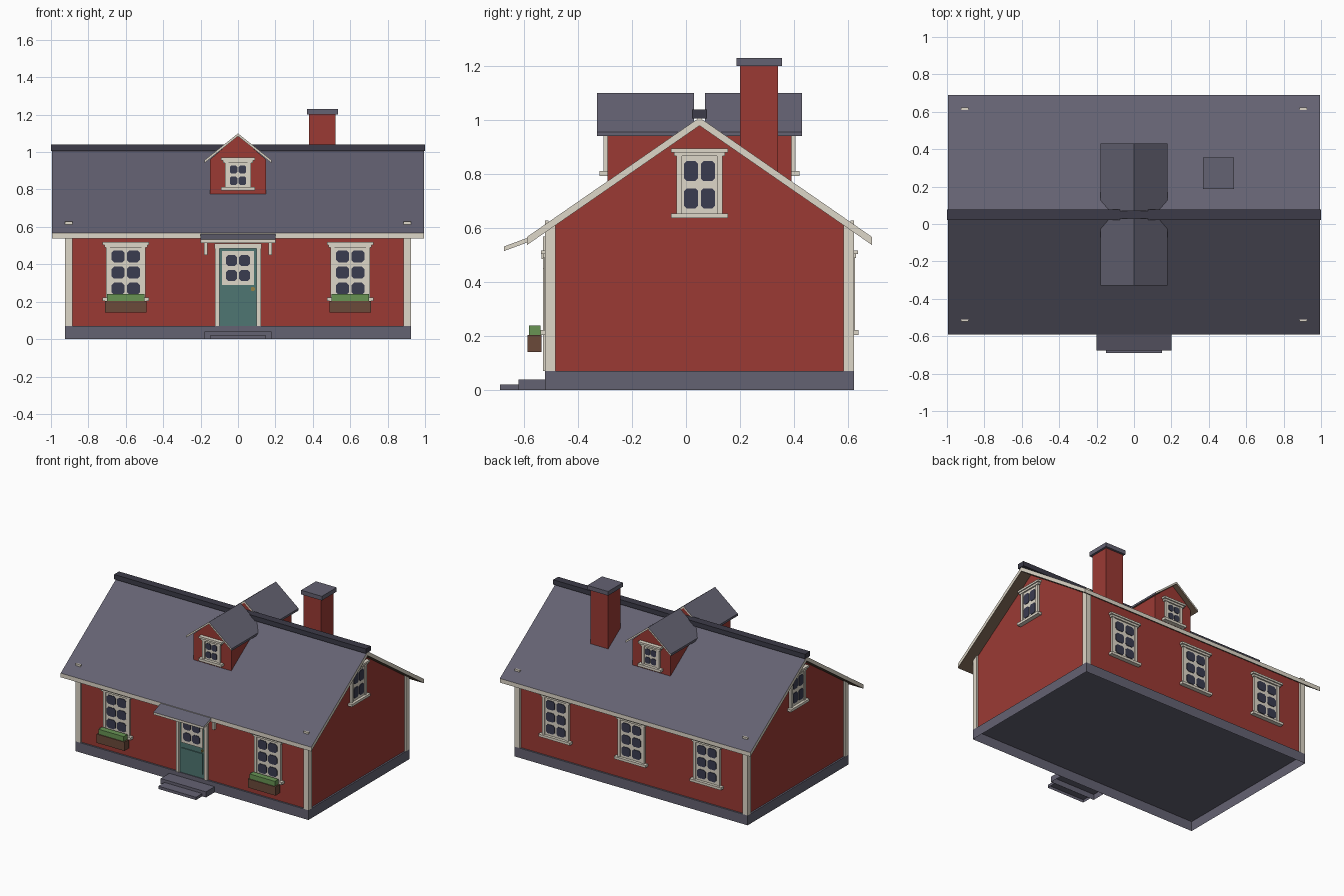
import bpy, bmesh, math
from mathutils import Matrix, Vector

if "Cube" in bpy.data.objects:
    bpy.data.objects.remove(bpy.data.objects["Cube"])


def material(name, rgb):
    lin = [((c / 255 + 0.055) / 1.055) ** 2.4 for c in rgb] + [1]
    m = bpy.data.materials.new(name)
    m.use_nodes = True
    m.diffuse_color = lin
    m.node_tree.nodes["Principled BSDF"].inputs["Base Color"].default_value = lin
    return m


RED = material("red_paint", (155, 58, 52))
CREAM = material("cream_trim", (222, 215, 200))
SLATE = material("slate_grey", (100, 98, 114))
RIDGE = material("dark_ridge", (60, 59, 72))
GLASS = material("window_glass", (58, 60, 80))
TEAL = material("teal_door", (78, 118, 114))
BROWN = material("brown_wood", (107, 74, 58))
GREEN = material("plant_green", (104, 148, 84))
SOFFIT = material("soffit_wood", (105, 86, 70))
BRASS = material("brass", (150, 130, 70))


def prism(profile, axis, lo, hi, mat):
    """Extruded profile; axis x uses (y, z) points, axis y uses (x, z) points."""
    return profile, axis, lo, hi, mat


def box(x, y, z, mat):
    return prism([(x[0], z[0]), (x[1], z[0]), (x[1], z[1]), (x[0], z[1])], "y", *y, mat)


def make(name, pieces, matrix=Matrix(), rule=None, open_bottom=False):
    mesh = bpy.data.meshes.new(name)
    bm = bmesh.new()
    mats = []
    for profile, axis, lo, hi, mat in pieces:
        if mat not in mats:
            mats.append(mat)
        rings = []
        for t in (lo, hi):
            rings.append([bm.verts.new((t, a, b) if axis == "x" else (a, t, b))
                          for a, b in profile])
        faces = [bm.faces.new(r) for r in rings]
        n = len(profile)
        for i in range(n):
            j = (i + 1) % n
            faces.append(bm.faces.new((rings[0][i], rings[0][j], rings[1][j], rings[1][i])))
        for f in faces:
            f.material_index = mats.index(mat)
    bmesh.ops.recalc_face_normals(bm, faces=bm.faces)
    if rule:
        mats = [SLATE, CREAM, SOFFIT]
        for f in bm.faces:
            f.material_index = rule(f.normal)
    if open_bottom:
        bmesh.ops.delete(bm, geom=[f for f in bm.faces if f.normal.z < -0.9], context="FACES")
    bm.transform(matrix)
    bm.to_mesh(mesh)
    bm.free()
    for m in mats:
        mesh.materials.append(m)
    ob = bpy.data.objects.new(name, mesh)
    bpy.context.collection.objects.link(ob)
    return ob


def roof_rule(n):
    # slate on top, wood below, trim on the edges
    return 0 if n.z > 0.3 else 2 if n.z < -0.3 else 1


def dormer_rule(n):
    # trim only on the gable ends
    return 1 if abs(n.y) > 0.9 else 2 if n.z < -0.3 else 0


def chevron(mid, half, eave, peak, t):
    return [(mid - half, eave - t), (mid - half, eave), (mid, peak),
            (mid + half, eave), (mid + half, eave - t), (mid, peak - t)]


def gable(mid, half, base, eave, peak):
    return [(mid - half, base), (mid + half, base), (mid + half, eave),
            (mid, peak), (mid - half, eave)]


def pane(cx, cz, w, h, y, mat=GLASS):
    # chamfered glass plate
    c = 0.2 * min(w, h)
    a, b = w / 2, h / 2
    pts = [(-a + c, -b), (a - c, -b), (a, -b + c), (a, b - c),
           (a - c, b), (-a + c, b), (-a, b - c), (-a, -b + c)]
    return prism([(cx + u, cz + v) for u, v in pts], "y", y - 0.004, y, mat)


def panes(w, z0, z1, cols, rows, y):
    pw, ph = w / cols, (z1 - z0) / rows
    return [pane((i + 0.5) * pw - w / 2, z0 + (j + 0.5) * ph, pw * 0.84, ph * 0.74, y)
            for i in range(cols) for j in range(rows)]


def window(name, loc, turn, w, z0, z1, rows):
    h, e = w / 2, 0.02
    parts = [box((-h, h), (-0.01, 0.005), (z0, z1), CREAM)]
    for s in (-1, 1):
        parts.append(box(sorted((s * h, s * (h - e))), (-0.016, 0), (z0, z1), CREAM))
    parts += [box((-h - 0.01, h + 0.01), (-0.02, 0), (z1, z1 + 0.014), CREAM),
              box((-h - e, h + e), (-0.028, 0), (z1 + 0.014, z1 + 0.028), CREAM),
              box((-h - e, h + e), (-0.03, 0), (z0 - 0.018, z0), CREAM)]
    parts += panes(w - 0.045, z0 + 0.005, z1 - 0.005, 2, rows, -0.01)
    make(name, parts, Matrix.Translation(Vector(loc)) @ Matrix.Rotation(turn, 4, "Z"))


MID = 0.05            # ridge position in y
FRONT, BACK, SIDE = -0.51, 0.61, 0.913

# Main body
make("foundation", [box((-0.925, 0.925), (-0.522, 0.622), (0, 0.07), SLATE)], open_bottom=True)
make("walls", [prism(gable(MID, 0.56, 0.07, 0.607, 0.995), "x", -SIDE, SIDE, RED)],
     open_bottom=True)
make("main_roof", [prism(chevron(MID, 0.64, 0.567, 1.01, 0.03), "x", -0.995, 0.995, SLATE)],
     rule=roof_rule)
make("ridge_cap", [box((-1, 1), (0.022, 0.078), (1.006, 1.04), RIDGE)])
for sx, side in ((-1, "right"), (1, "left")):
    for sy, end in ((-1, "front"), (1, "back")):
        # two thin boards meeting at the corner
        out, inner, wall = (MID + sy * k for k in (0.572, 0.533, 0.56))
        make(f"corner_board_{end}_{side}",
             [box(sorted((sx * 0.885, sx * 0.925)), sorted((out, wall)), (0.07, 0.628), CREAM),
              box(sorted((sx * 0.91, sx * 0.925)), sorted((wall, inner)), (0.07, 0.615), CREAM)])

# Dormers on both slopes
for s, end in ((1, "front"), (-1, "back")):
    def span(a, b):
        return sorted((MID + s * (a - MID), MID + s * (b - MID)))
    make(f"dormer_walls_{end}",
         [prism(gable(0, 0.15, 0.762, 0.96, 1.09), "y", *span(-0.29, 0.028), RED)])
    make(f"dormer_roof_{end}",
         [prism(chevron(0, 0.18, 0.956, 1.1, 0.015), "y", *span(-0.33, 0.03), SLATE)],
         rule=dormer_rule)
    window(f"dormer_window_{end}", (0, MID - s * 0.34, 0), 0 if s > 0 else math.pi,
           0.14, 0.812, 0.942, 2)

# Chimney
make("chimney", [box((0.38, 0.52), (0.2, 0.34), (0.75, 1.2), RED),
                 box((0.37, 0.535), (0.187, 0.355), (1.2, 1.23), SLATE)])

# Windows with planters at the front
for x, side in ((-0.6, "right"), (0.6, "left")):
    window(f"front_window_{side}", (x, FRONT, 0), 0, 0.21, 0.222, 0.49, 3)
    make(f"flower_box_{side}", [box((x - 0.11, x + 0.11), (-0.588, -0.535), (0.142, 0.205), BROWN)])
    make(f"plants_{side}", [box((x - 0.1, x + 0.1), (-0.582, -0.54), (0.205, 0.24), GREEN)])
    s = 1 if x > 0 else -1
    window(f"gable_window_{side}", (s * SIDE, MID, 0), s * math.pi / 2, 0.17, 0.655, 0.867, 2)
for i, x in enumerate((-0.6, 0, 0.6)):
    window(f"back_window_{i + 1}", (x, BACK, 0), math.pi, 0.21, 0.222, 0.49, 3)

# Door, frame and glazing
make("door", [box((-0.1, 0.1), (-0.517, -0.5), (0.07, 0.49), TEAL),
              box((-0.085, 0.085), (-0.523, -0.51), (0.1, 0.25), TEAL),
              box((-0.085, 0.085), (-0.525, -0.51), (0.29, 0.47), CREAM)]
     + panes(0.14, 0.3, 0.46, 2, 2, -0.525))
frame = [box((-0.125, 0.125), (-0.535, -0.5), (0.485, 0.51), CREAM)]
for s in (-1, 1):
    frame.append(box(sorted((s * 0.1, s * 0.123)), (-0.53, -0.5), (0.07, 0.49), CREAM))
make("door_frame", frame)
make("door_knob", [pane(0.08, 0.268, 0.02, 0.02, -0.517, BRASS),
                   pane(0.08, 0.268, 0.014, 0.014, -0.521, BRASS)])

# Canopy and its brackets
make("door_canopy", [prism([(-0.675, 0.515), (-0.58, 0.55), (-0.58, 0.567), (-0.675, 0.532)],
                           "x", -0.2, 0.2, SLATE)], rule=roof_rule)
for s, side in ((-1, "right"), (1, "left")):
    make(f"canopy_bracket_{side}",
         [box((s * 0.172 - 0.009, s * 0.172 + 0.009), (-0.53, -0.505), (0.45, 0.57), CREAM)])

# Steps
make("upper_step", [box((-0.18, 0.18), (-0.62, -0.522), (0, 0.04), SLATE)], open_bottom=True)
make("lower_step", [box((-0.15, 0.15), (-0.69, -0.62), (0, 0.02), SLATE)], open_bottom=True)
